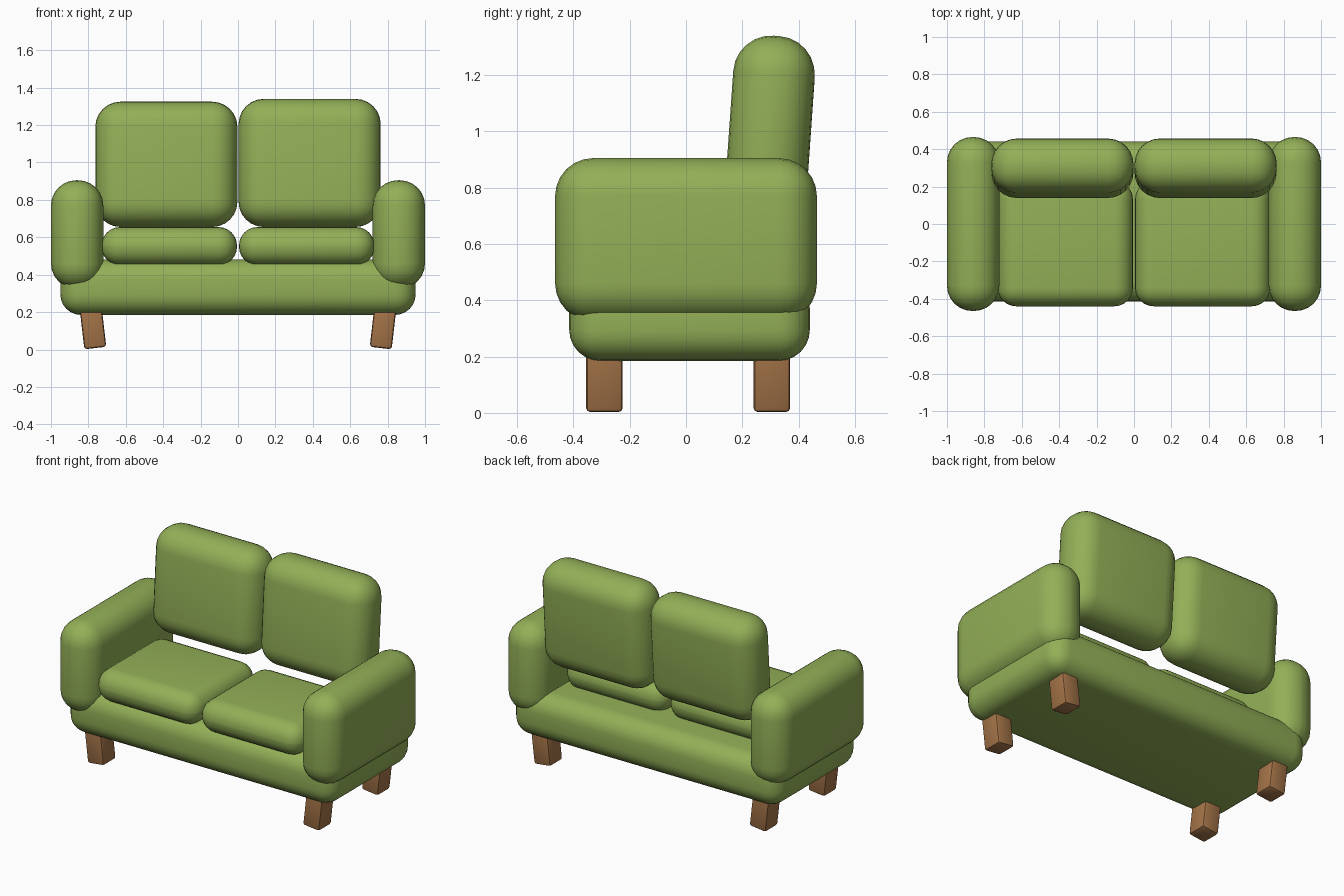
import bpy, math

if "Cube" in bpy.data.objects:
    bpy.data.objects.remove(bpy.data.objects["Cube"])


def material(name, rgb):
    m = bpy.data.materials.new(name)
    m.diffuse_color = (*rgb, 1)
    m.use_nodes = True
    m.node_tree.nodes["Principled BSDF"].inputs["Base Color"].default_value = m.diffuse_color
    return m


GREEN = material("green_fabric", (0.29, 0.43, 0.095))
WOOD = material("brown_wood", (0.375, 0.175, 0.065))


def soft_box(name, x, y, z, radius, mat, segments=6, rot=(0, 0, 0)):
    """Rounded box from (min, max) ranges, turned about its own centre."""
    ranges = (x, y, z)
    bpy.ops.mesh.primitive_cube_add(size=1, location=[(a + b) / 2 for a, b in ranges])
    ob = bpy.context.object
    ob.name = name
    ob.scale = [b - a for a, b in ranges]
    bpy.ops.object.transform_apply(location=False, rotation=False, scale=True)
    bev = ob.modifiers.new("Rounding", 'BEVEL')
    bev.width = radius
    bev.segments = segments
    bev.limit_method = 'NONE'
    bpy.ops.object.modifier_apply(modifier=bev.name)
    ob.rotation_euler = rot
    ob.data.materials.append(mat)
    bpy.ops.object.shade_smooth_by_angle(angle=math.radians(40))
    return ob


# Base frame
soft_box("base", (-0.95, 0.95), (-0.415, 0.44), (0.185, 0.48), 0.11, GREEN)

for side, s in (("left", -1), ("right", 1)):
    def span(a, b):
        return tuple(sorted((s * a, s * b)))

    # Armrest
    soft_box(f"{side}_arm", span(0.72, 1.0), (-0.465, 0.465), (0.325, 0.905),
             0.135, GREEN)
    # Seat cushion
    soft_box(f"{side}_seat_cushion", span(0.005, 0.73), (-0.44, 0.23), (0.45, 0.655),
             0.1, GREEN)
    # Back cushion, leaning back; the left one is slightly shorter
    top = 1.34 if s > 0 else 1.325
    soft_box(f"{side}_back_cushion", span(0.003, 0.763), (0.153, 0.443), (0.655, top),
             0.135, GREEN, rot=(math.radians(-4), 0, 0))
    # Legs, leaning inward towards the floor
    for end, y in (("front", -0.29), ("back", 0.305)):
        soft_box(f"{side}_{end}_leg", span(0.72, 0.838), (y - 0.065, y + 0.065),
                 (0.007, 0.287), 0.015, WOOD, 2, (0, math.radians(6.6) * s, 0))
